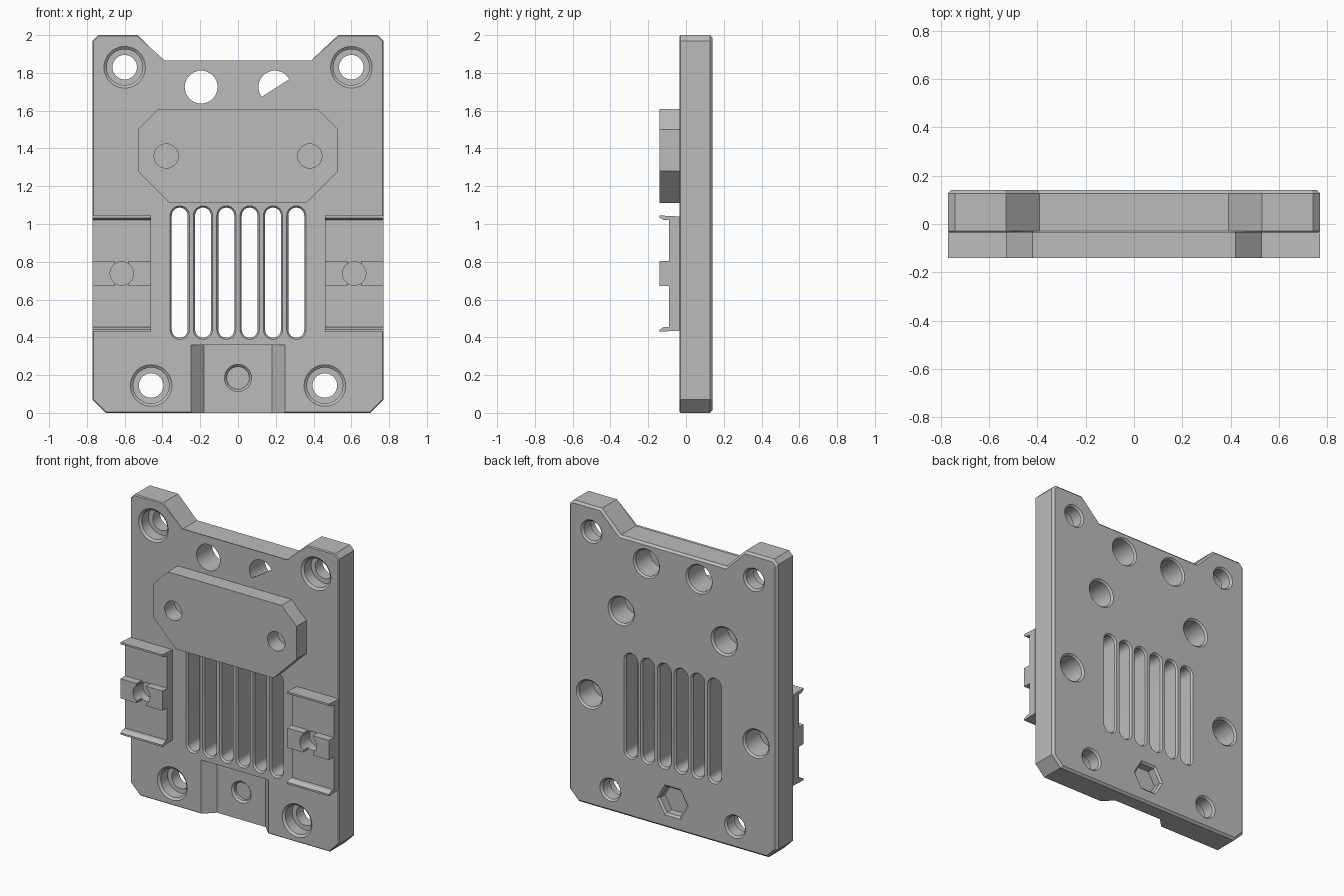
import bpy, bmesh
from math import cos, sin, pi

cube = bpy.data.objects.get("Cube")
if cube:
    bpy.data.objects.remove(cube)

FRONT, BACK, BOSS = -0.035, 0.14, -0.14

grey = bpy.data.materials.new("plain grey")
grey.use_nodes = True
GREY = (0.5, 0.5, 0.5, 1)
grey.diffuse_color = GREY
grey.node_tree.nodes["Principled BSDF"].inputs["Base Color"].default_value = GREY


def circle(x, z, r, n=40):
    return [(x + r * cos(2 * pi * i / n), z + r * sin(2 * pi * i / n)) for i in range(n)]


def stadium(x, low, high, r, n=12):
    top = [(x + r * cos(pi * i / n), high + r * sin(pi * i / n)) for i in range(n + 1)]
    return top + [(x - r * cos(pi * i / n), low - r * sin(pi * i / n)) for i in range(n + 1)]


def loft(bm, layers):
    """Closed solid through matching (y, outline) layers."""
    rings = [[bm.verts.new((x, y, z)) for x, z in pts] for y, pts in layers]
    for a, b in zip(rings, rings[1:]):
        for i in range(len(a)):
            j = (i + 1) % len(a)
            bm.faces.new((a[i], a[j], b[j], b[i]))
    bm.faces.new(rings[0])
    bm.faces.new(rings[-1])


def drill(bm, x, z, steps, n=40):
    loft(bm, [(y, circle(x, z, r, n)) for y, r in steps])


def box(bm, x0, x1, y0, y1, z0, z1):
    loft(bm, [(y, [(x0, z0), (x1, z0), (x1, z1), (x0, z1)]) for y in (y0, y1)])


def finish(bm, name):
    bmesh.ops.recalc_face_normals(bm, faces=bm.faces[:])
    mesh = bpy.data.meshes.new(name)
    bm.to_mesh(mesh)
    bm.free()
    mesh.materials.append(grey)
    obj = bpy.data.objects.new(name, mesh)
    bpy.context.collection.objects.link(obj)
    return obj


def cut(obj, *cutter_meshes):
    """Subtract the cutters, keep the resulting mesh and discard the cutters."""
    cutters = [finish(bm, "cutter") for bm in cutter_meshes]
    for c in cutters:
        c.hide_render = True
        mod = obj.modifiers.new("cut", "BOOLEAN")
        mod.operation, mod.solver, mod.object = "DIFFERENCE", "EXACT", c
    dg = bpy.context.evaluated_depsgraph_get()
    mesh = bpy.data.meshes.new_from_object(obj.evaluated_get(dg))
    obj.modifiers.clear()
    obj.data = mesh
    for c in cutters:
        bpy.data.objects.remove(c)


def smooth(obj):
    bpy.ops.object.select_all(action="DESELECT")
    obj.select_set(True)
    bpy.context.view_layer.objects.active = obj
    bpy.ops.object.shade_smooth_by_angle(angle=pi / 7)


def mirrored(half):
    return half + [(-x, z) for x, z in reversed(half)]


# Plate with chamfered rims
bm = bmesh.new()
half = [(0.70, 0), (0.77, 0.07), (0.77, 1.97), (0.74, 2.0), (0.53, 2.0), (0.39, 1.86)]
loft(bm, [(FRONT, mirrored(half)), (BACK, mirrored(half))])
for y, size in ((FRONT, 0.006), (BACK, 0.014)):
    rim = [e for e in bm.edges if all(abs(v.co.y - y) < 1e-4 for v in e.verts)]
    bmesh.ops.bevel(bm, geom=rim, offset=size, segments=1, affect="EDGES")
plate = finish(bm, "plate")

# Dovetail recess at the bottom of the front
recess = bmesh.new()
floor = 0.035
for_edges = [(FRONT - 0.07, 0.32), (floor, 0.18)]
loft(recess, [(y, [(-w, -0.1), (w, -0.1), (w, 0.36), (-w, 0.36)]) for y, w in for_edges])

# Holes and slots
holes = bmesh.new()
E, C = 0.02, 0.012
for s in (-1, 1):
    for x, z in ((0.60, 1.83), (0.46, 0.145)):      # counterbored corner screws
        drill(holes, s * x, z, [(FRONT - E, 0.11), (FRONT, 0.11), (FRONT + C, 0.095),
                                (0.05, 0.095), (0.05 + 1e-3, 0.065),
                                (BACK - C, 0.065), (BACK, 0.077), (BACK + E, 0.077)])
    for x, z in ((0.38, 1.36), (0.615, 0.74)):      # blind magnet pockets in the back
        drill(holes, s * x, z, [(FRONT + 0.015, 0.085), (BACK - C, 0.085),
                                (BACK, 0.097), (BACK + E, 0.097)])
    drill(holes, s * 0.195, 1.725, [(FRONT - E, 0.087), (BACK - C, 0.087),
                                    (BACK, 0.097), (BACK + E, 0.097)])
for i in range(6):                                  # vent slots
    x = (i - 2.5) * 0.1235
    loft(holes, [(y, stadium(x, 0.44, 1.045, r)) for y, r in (
        (FRONT - E, 0.051), (FRONT, 0.051), (FRONT + C, 0.042),
        (BACK - C, 0.042), (BACK, 0.051), (BACK + E, 0.051))])
drill(holes, 0, 0.185, [(0.078, 0.1), (BACK - C, 0.1), (BACK, 0.115), (BACK + E, 0.115)], 6)
screw = bmesh.new()
drill(screw, 0, 0.185, [(floor - E, 0.072), (floor, 0.072), (floor + C, 0.06), (0.068, 0.06)])
cut(plate, recess, holes, screw)
smooth(plate)

# Thin web left across part of one upper hole
bm = bmesh.new()
start, n = -2.5, 24
web = [(0.195 + 0.088 * cos(start + 3.0 * i / n), 1.725 + 0.088 * sin(start + 3.0 * i / n))
       for i in range(n + 1)]
loft(bm, [(FRONT, web), (FRONT + 0.015, web)])
finish(bm, "hole_web")

# Raised octagonal boss
bm = bmesh.new()
half = [(0.36, 1.11), (0.53, 1.28), (0.53, 1.50), (0.42, 1.61)]
loft(bm, [(BOSS, mirrored(half)), (FRONT, mirrored(half))])
boss = finish(bm, "boss")
drills = bmesh.new()
for s in (-1, 1):
    drill(drills, s * 0.38, 1.36, [(BOSS - E, 0.064), (FRONT + E, 0.064)])
cut(boss, drills)
smooth(boss)

# Side clips: base with end lips and a split, drilled centre rib
LIP = [(FRONT, 0.435), (BOSS, 0.43), (BOSS, 0.442), (-0.115, 0.455), (-0.09, 0.455),
       (-0.09, 0.672), (BOSS, 0.672), (BOSS, 0.803), (-0.09, 0.803),
       (-0.09, 1.02), (-0.115, 1.02), (BOSS, 1.033), (BOSS, 1.045), (FRONT, 1.04)]
for s, name in ((-1, "right_clip"), (1, "left_clip")):
    bm = bmesh.new()
    ends = [[bm.verts.new((s * x, y, z)) for y, z in LIP] for x in (0.46, 0.77)]
    for i in range(len(LIP)):
        bm.faces.new((ends[0][i - 1], ends[0][i], ends[1][i], ends[1][i - 1]))
    for end in ends:
        bm.faces.new(end)
    clip = finish(bm, name)
    split, bore = bmesh.new(), bmesh.new()
    x = s * 0.615
    box(split, x - 0.035, x + 0.035, BOSS - E, -0.091, 0.65, 0.83)
    drill(bore, x, 0.738, [(BOSS - E, 0.062), (FRONT + E, 0.062)])
    cut(clip, split, bore)
    smooth(clip)
